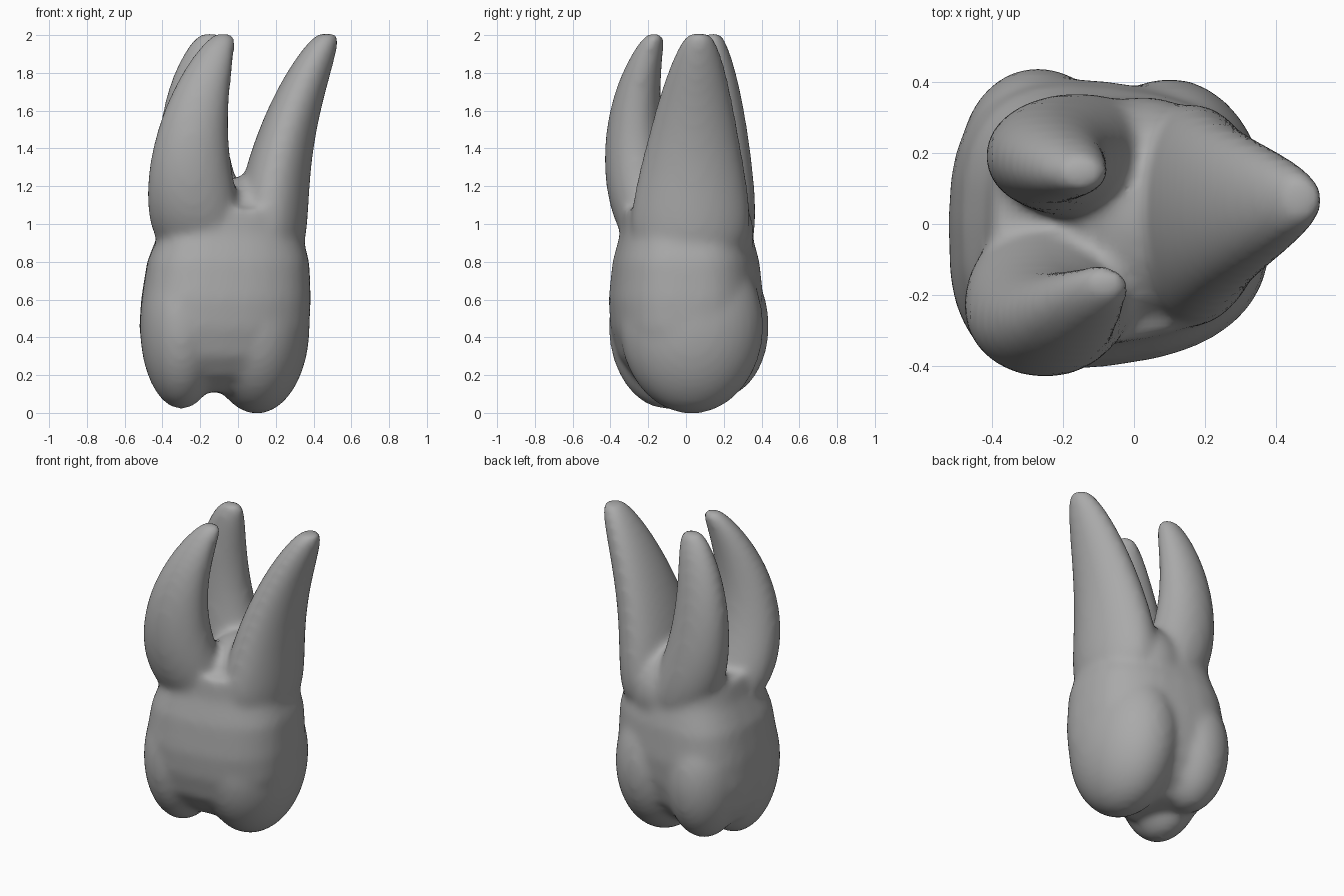
import bpy, bmesh, math
from mathutils import Matrix, Vector

cube = bpy.data.objects.get("Cube")
if cube:
    bpy.data.objects.remove(cube, do_unlink=True)

material = bpy.data.materials.new("plain grey")
material.use_nodes = True
grey = (0.4, 0.4, 0.4, 1)
material.diffuse_color = grey
material.node_tree.nodes["Principled BSDF"].inputs["Base Color"].default_value = grey

bm = bmesh.new()
SIDES = 32
STEPS = 24
ROOT_START = 0.8
ROOT_END = 2.015


def add_ring(centre, half_width, half_depth, power, narrowing):
    """Rounded outline that gets shallower towards the left side."""
    ring = []
    for side in range(SIDES):
        angle = math.tau * side / SIDES
        across, along = [math.copysign(abs(value) ** (2 / power), value)
                         for value in (math.cos(angle), math.sin(angle))]
        along *= 1 - narrowing * across
        offset = Vector((across * half_width, along * half_depth, 0))
        ring.append(bm.verts.new(centre + offset))
    return ring


def skin(rings):
    for lower, upper in zip(rings, rings[1:]):
        for side in range(SIDES):
            following = (side + 1) % SIDES
            bm.faces.new((lower[side], lower[following],
                          upper[following], upper[side]))
    bm.faces.new(rings[0][::-1])
    bm.faces.new(rings[-1])


def add_root(base, bow, tip, base_size, tip_size, narrowing=0):
    """Bowed, tapering root with both ends rounded."""
    base, bow, tip = Vector(base), Vector(bow), Vector(tip)
    base_size, tip_size = Vector(base_size), Vector(tip_size)
    rings = []
    for step in range(STEPS + 1):
        t = 0.5 - 0.495 * math.cos(math.pi * step / STEPS)
        flat = base.lerp(bow, t).lerp(bow.lerp(tip, t), t)
        height = ROOT_START + (ROOT_END - ROOT_START) * t
        rounding = (1 - abs(2 * t - 1) ** 4) ** 0.25
        size = base_size.lerp(tip_size, t ** 1.2) * rounding
        rings.append(add_ring(Vector((flat.x, flat.y, height)),
                              size.x, size.y, 2, narrowing))
    skin(rings)


def add_lobe(centre, radii):
    shape = Matrix.Translation(Vector(centre)) @ Matrix.Diagonal((*radii, 1))
    bmesh.ops.create_uvsphere(bm, u_segments=SIDES, v_segments=STEPS,
                              radius=1, matrix=shape)


# crown: height, half width and half depth from biting edge to neck
crown = [(0.11, 0.24, 0.16), (0.2, 0.37, 0.28), (0.3, 0.42, 0.35),
         (0.45, 0.45, 0.39), (0.6, 0.45, 0.4), (0.8, 0.43, 0.38),
         (0.95, 0.38, 0.34), (1.08, 0.36, 0.33)]
skin([add_ring(Vector((-0.1 + 0.06 * height, 0, height)), width, depth, 2.7, 0.14)
      for height, width, depth in crown])

# tall lobes that end in the biting cusps: main, front and back
add_lobe((0.1, 0.03, 0.46), (0.28, 0.38, 0.465))
add_lobe((-0.3, -0.1, 0.46), (0.22, 0.31, 0.44))
add_lobe((-0.27, 0.18, 0.46), (0.22, 0.26, 0.38))

# raised floor where the roots part
add_lobe((0.03, 0.03, 0.95), (0.27, 0.33, 0.3))

# large left root, then the front and back roots
add_root((0.18, 0.02), (0.15, 0.03), (0.48, 0.07), (0.21, 0.36), (0.1, 0.11), 0.1)
add_root((-0.16, -0.08), (-0.38, -0.42), (-0.07, -0.16), (0.28, 0.22), (0.1, 0.08))
add_root((-0.04, 0.18), (-0.38, 0.22), (-0.14, 0.14), (0.24, 0.2), (0.11, 0.08))

bmesh.ops.recalc_face_normals(bm, faces=bm.faces)
mesh = bpy.data.meshes.new("molar_tooth")
bm.to_mesh(mesh)
bm.free()
mesh.materials.append(material)
tooth = bpy.data.objects.new("molar_tooth", mesh)
bpy.context.collection.objects.link(tooth)

# fuse the parts into one skin and soften the joins
fuse = tooth.modifiers.new("fuse", "REMESH")
fuse.mode = "VOXEL"
fuse.voxel_size = 0.02
fuse.use_smooth_shade = True
soften = tooth.modifiers.new("soften", "SMOOTH")
soften.factor = 0.5
soften.iterations = 16
